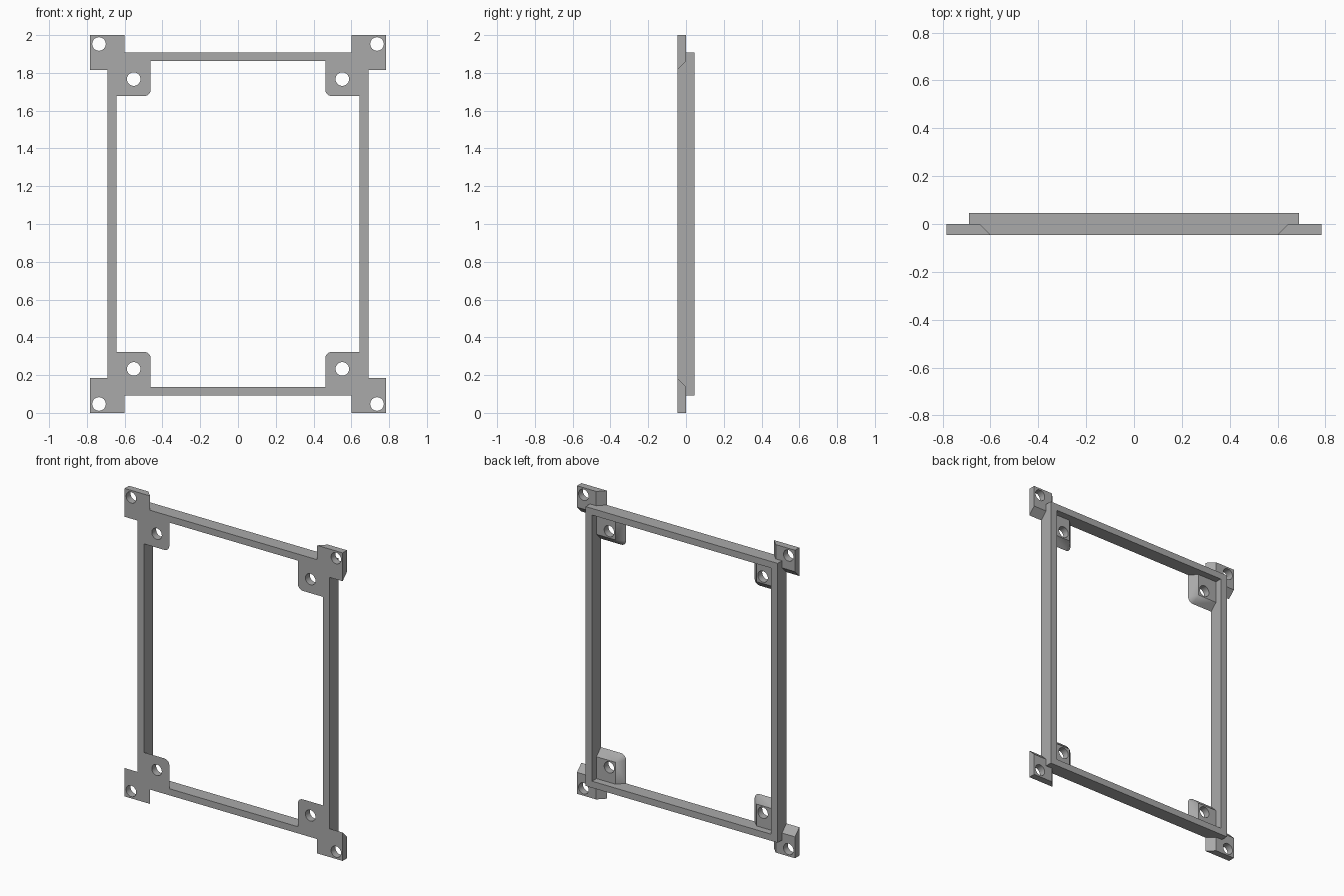
import bpy, bmesh, math
from mathutils import Matrix

if "Cube" in bpy.data.objects:
    bpy.data.objects.remove(bpy.data.objects["Cube"], do_unlink=True)

grey = bpy.data.materials.new("plain_grey")
grey.use_nodes = True
GREY = (0.4, 0.4, 0.4, 1)
grey.diffuse_color = GREY
grey.node_tree.nodes["Principled BSDF"].inputs["Base Color"].default_value = GREY

HALF = 0.045      # half the frame depth, also the bevel size
MID = 1.0         # mid height


def finish(name, bm):
    """Turn a bmesh (heights relative to mid height) into an object."""
    bmesh.ops.remove_doubles(bm, verts=bm.verts, dist=1e-5)
    bmesh.ops.recalc_face_normals(bm, faces=bm.faces)
    mesh = bpy.data.meshes.new(name)
    bm.to_mesh(mesh)
    bm.free()
    mesh.materials.append(grey)
    obj = bpy.data.objects.new(name, mesh)
    obj.location.z = MID
    bpy.context.collection.objects.link(obj)
    return obj


def box(name, w, d, h):
    bm = bmesh.new()
    bmesh.ops.create_cube(bm, size=1, matrix=Matrix.Diagonal((w, d, h, 1)))
    return finish(name, bm)


def loft(name, front, back):
    """Solid between a front outline and a smaller back outline."""
    bm = bmesh.new()
    a = [bm.verts.new((x, -HALF, z - MID)) for x, z in front]
    b = [bm.verts.new((x, 0, z - MID)) for x, z in back]
    bm.faces.new(a)
    bm.faces.new(b)
    for i in range(len(a)):
        j = (i + 1) % len(a)
        bm.faces.new((a[i], a[j], b[j], b[i]))
    return finish(name, bm)


def pin(name, x, z):
    bm = bmesh.new()
    place = Matrix.Translation((x, 0, z - MID)) @ Matrix.Rotation(math.pi / 2, 4, 'X')
    bmesh.ops.create_cone(bm, cap_ends=True, segments=32, radius1=0.036,
                          radius2=0.036, depth=0.4, matrix=place)
    return finish(name, bm)


def apply(obj, kind, **settings):
    mod = obj.modifiers.new(kind.lower(), kind)
    for key, value in settings.items():
        setattr(mod, key, value)
    bpy.ops.object.select_all(action='DESELECT')
    bpy.context.view_layer.objects.active = obj
    obj.select_set(True)
    bpy.ops.object.modifier_apply(modifier=mod.name)


def combine(target, helper, operation):
    apply(target, 'BOOLEAN', operation=operation, object=helper, solver='EXACT')
    bpy.data.objects.remove(helper, do_unlink=True)


# Rectangular frame with an open middle
frame = box("mounting_frame", 1.38, 2 * HALF, 1.814)
combine(frame, box("opening", 1.286, 1, 1.728), 'DIFFERENCE')

# Outer ear, bevelled on the two edges that face the frame
ear = loft("outer_ear",
           [(0.6, 0), (0.783, 0), (0.783, 0.184), (0.6, 0.184)],
           [(0.6 + HALF, 0), (0.783, 0), (0.783, 0.184 - HALF), (0.6 + HALF, 0.184 - HALF)])

# Inner tab with a rounded free corner that bevels to a square one
x0, z1, r = 0.462, 0.323, 0.036
arc = [(x0 + r + r * math.cos(t), z1 - r + r * math.sin(t))
       for t in (math.pi / 2 * (1 + i / 12) for i in range(13))]
tab = loft("inner_tab",
           [(x0, 0.115), (0.67, 0.115), (0.67, z1)] + arc,
           [(x0 + HALF, 0.115), (0.67, 0.115), (0.67, z1 - HALF)]
           + [(x0 + HALF, z1 - HALF)] * len(arc))

# Repeat at all four corners, then drill the screw holes
for part, operation in ((ear, 'UNION'), (tab, 'UNION'),
                        (pin("outer_hole", 0.736, 0.047), 'DIFFERENCE'),
                        (pin("inner_hole", 0.552, 0.233), 'DIFFERENCE')):
    apply(part, 'MIRROR', use_axis=(True, False, True), use_mirror_merge=False)
    combine(frame, part, operation)

bpy.ops.object.select_all(action='DESELECT')
bpy.context.view_layer.objects.active = frame
frame.select_set(True)
bpy.ops.object.shade_smooth_by_angle(angle=math.radians(25))
